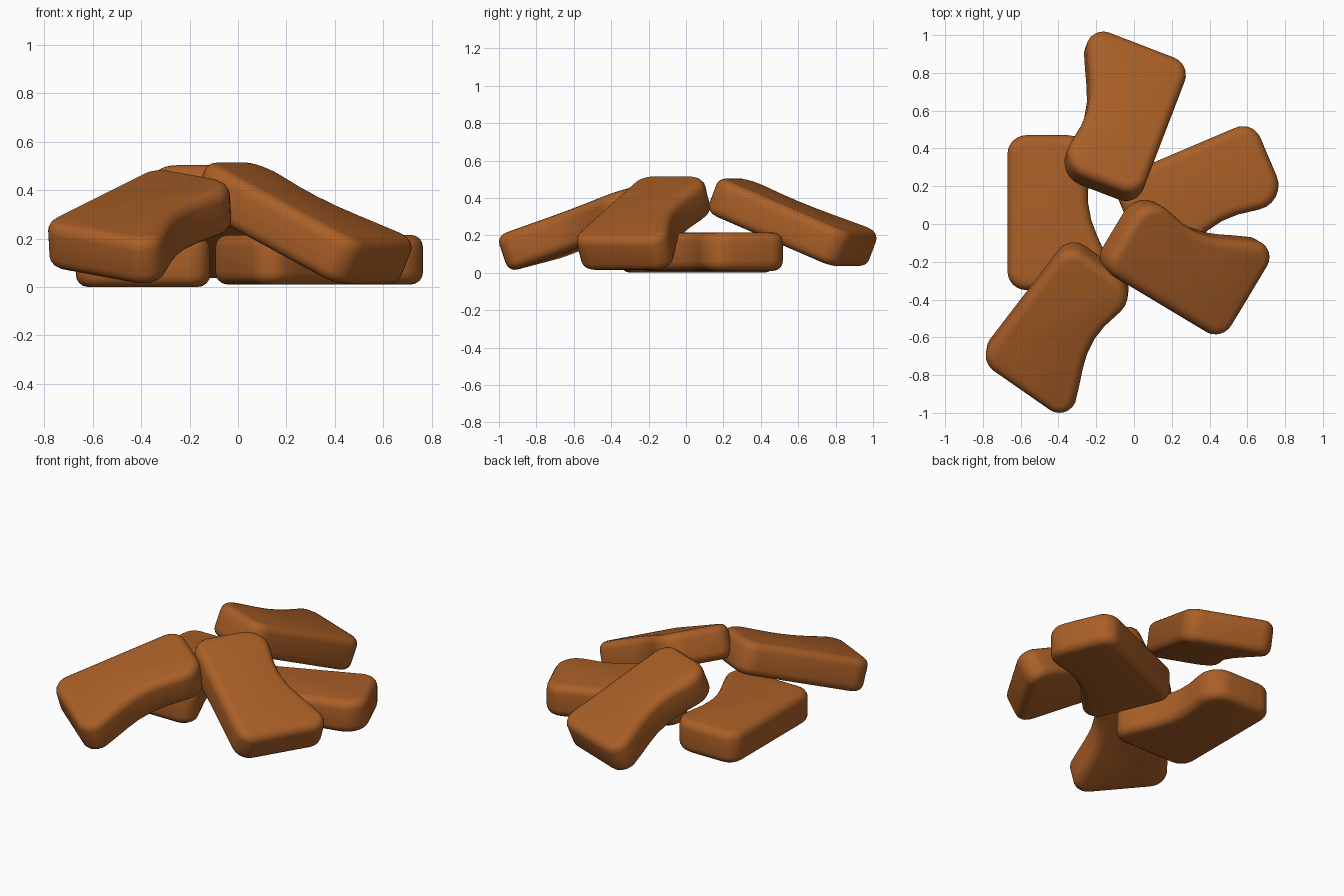
import bpy, bmesh, math
from mathutils import Matrix

if "Cube" in bpy.data.objects:
    bpy.data.objects.remove(bpy.data.objects["Cube"])

LENGTH, WIDE, NARROW, THICK = 0.82, 0.555, 0.45, 0.205

mat = bpy.data.materials.new("toasted brown")
mat.diffuse_color = (0.40, 0.115, 0.02, 1)
mat.use_nodes = True
mat.node_tree.nodes["Principled BSDF"].inputs["Base Color"].default_value = mat.diffuse_color


def arc(cx, cy, r, a0, a1, n=6):
    """Points of a rounded corner, angles in degrees."""
    angles = [math.radians(a0 + (a1 - a0) * i / n) for i in range(n + 1)]
    return [(cx + r * math.cos(a), cy + r * math.sin(a)) for a in angles]


def outline():
    """Slab outline: one straight side, one scooped side, wider at +x."""
    h = LENGTH / 2
    pts = arc(-h + 0.1, 0.1, 0.1, 180, 270)
    pts += arc(h - 0.1, 0.1, 0.1, 270, 360)
    pts += arc(h - 0.09, WIDE - 0.09, 0.09, 0, 105)
    pts += [(0.21, 0.515), (0.12, 0.474), (0.04, 0.444), (-0.05, 0.427), (-0.14, 0.428)]
    pts += arc(-h + 0.13, NARROW - 0.13, 0.13, 80, 180)
    return [(x, y - 0.275) for x, y in pts]


def slab(name, loc, heading, tilt=0, roll=0):
    bm = bmesh.new()
    face = bm.faces.new([bm.verts.new((x, y, -THICK / 2)) for x, y in outline()])
    ext = bmesh.ops.extrude_face_region(bm, geom=[face])
    bmesh.ops.translate(bm, vec=(0, 0, THICK),
                        verts=[v for v in ext["geom"] if isinstance(v, bmesh.types.BMVert)])
    bmesh.ops.recalc_face_normals(bm, faces=bm.faces)
    # round the top and bottom rims
    rims = [e for e in bm.edges if abs(e.verts[0].co.z - e.verts[1].co.z) < 1e-4]
    bmesh.ops.bevel(bm, geom=rims, offset=0.05, segments=4, profile=0.5, affect='EDGES')
    mesh = bpy.data.meshes.new(name)
    bm.to_mesh(mesh)
    bm.free()
    mesh.materials.append(mat)
    obj = bpy.data.objects.new(name, mesh)
    bpy.context.collection.objects.link(obj)
    obj.matrix_world = (Matrix.Translation(loc)
                        @ Matrix.Rotation(math.radians(heading), 4, 'Z')
                        @ Matrix.Rotation(math.radians(tilt), 4, 'Y')
                        @ Matrix.Rotation(math.radians(roll), 4, 'X'))
    bpy.ops.object.select_all(action='DESELECT')
    obj.select_set(True)
    bpy.context.view_layer.objects.active = obj
    bpy.ops.object.shade_smooth_by_angle(angle=math.radians(40))


# two slabs lying flat
slab("left_flat_slab", (-0.395, 0.06, 0.103), -90)
slab("right_flat_slab", (0.36, 0.136, 0.113), 203)
# three slabs leaning on them
slab("front_right_leaning_slab", (0.265, -0.18, 0.265), -31, 25)
slab("back_leaning_slab", (-0.098, 0.568, 0.27), 69, 22)
slab("front_left_leaning_slab", (-0.36, -0.545, 0.25), 232.5, 17, -9)
